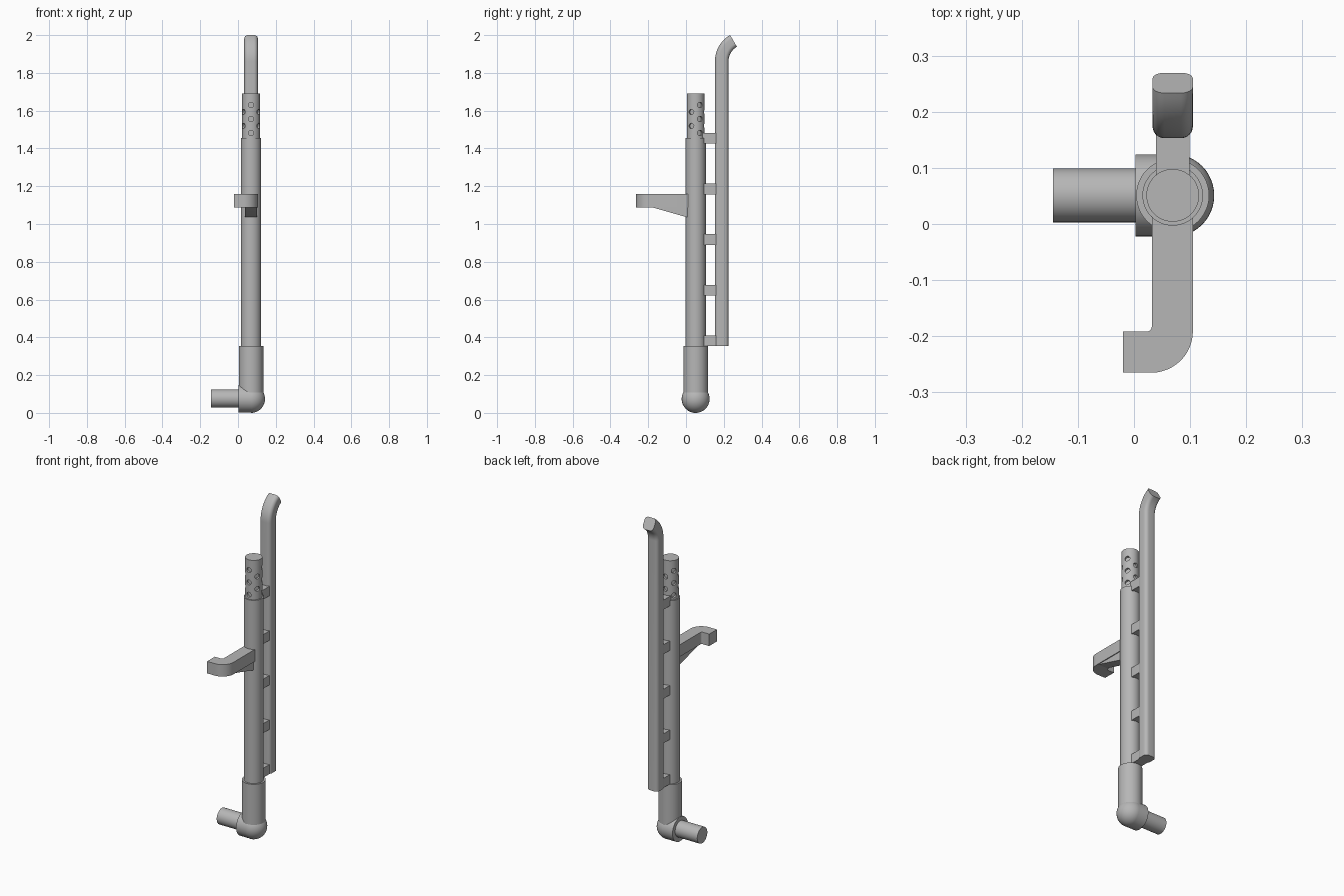
import bpy, bmesh
from math import sin, cos, pi, radians
from mathutils import Vector

cube = bpy.data.objects.get("Cube")
if cube:
    bpy.data.objects.remove(cube, do_unlink=True)

# One grey metal for everything
grey = bpy.data.materials.new("grey_metal")
grey.use_nodes = True
colour = (0.47, 0.47, 0.47, 1)
grey.diffuse_color = colour
grey.node_tree.nodes["Principled BSDF"].inputs["Base Color"].default_value = colour

AX, AY, BEND_Z = 0.069, 0.051, 0.074     # main axis and elbow height
SEGS = 48


def finish(name, bm, smooth=True):
    bmesh.ops.recalc_face_normals(bm, faces=bm.faces)
    mesh = bpy.data.meshes.new(name)
    bm.to_mesh(mesh)
    bm.free()
    mesh.materials.append(grey)
    ob = bpy.data.objects.new(name, mesh)
    bpy.context.collection.objects.link(ob)
    if smooth:
        shade(ob)
    return ob


def shade(ob):
    bpy.ops.object.select_all(action="DESELECT")
    ob.select_set(True)
    bpy.context.view_layer.objects.active = ob
    bpy.ops.object.shade_smooth_by_angle(angle=radians(35))


def loft(name, rings):
    """Skin a row of equal rings and cap both ends."""
    bm = bmesh.new()
    rows = [[bm.verts.new(p) for p in ring] for ring in rings]
    n = len(rows[0])
    for a, b in zip(rows, rows[1:]):
        for i in range(n):
            j = (i + 1) % n
            bm.faces.new((a[i], a[j], b[j], b[i]))
    bm.faces.new(rows[0])
    bm.faces.new(rows[-1])
    return finish(name, bm)


def rod(name, start, end, radius, segs=SEGS):
    start, end = Vector(start), Vector(end)
    turn = (end - start).to_track_quat("Z", "Y")
    circle = [turn @ Vector((radius * cos(2 * pi * i / segs), radius * sin(2 * pi * i / segs), 0))
              for i in range(segs)]
    return loft(name, [[c + p for c in circle] for p in (start, end)])


def box(name, x, y, z):
    return loft(name, [[(x[0], y[0], h), (x[1], y[0], h), (x[1], y[1], h), (x[0], y[1], h)] for h in z])


def arc(cx, cy, r, a0, a1, steps):
    return [(cx + r * cos(radians(a0 + (a1 - a0) * i / steps)),
             cy + r * sin(radians(a0 + (a1 - a0) * i / steps))) for i in range(steps + 1)]


# Main tube, socket and the elbow with its side pipe
rod("main_tube", (AX, AY, 0.3), (AX, AY, 1.455), 0.054)
rod("lower_socket", (AX, AY, BEND_Z), (AX, AY, 0.353), 0.065)
rod("elbow_collar", (0.003, AY, BEND_Z), (AX, AY, BEND_Z), 0.073)
rod("side_pipe", (-0.144, AY, BEND_Z + 0.002), (0.02, AY, BEND_Z + 0.002), 0.048)
ball = bmesh.new()
bmesh.ops.create_uvsphere(ball, u_segments=SEGS, v_segments=24, radius=0.074)
bmesh.ops.translate(ball, vec=(AX, AY, BEND_Z), verts=ball.verts)
# keep only the half of the ball beyond the collar
bmesh.ops.bisect_plane(ball, geom=ball.verts[:] + ball.edges[:] + ball.faces[:],
                       plane_co=(AX - 0.001, AY, BEND_Z), plane_no=(-1, 0, 0), clear_outer=True)
finish("elbow_ball", ball)

# Perforated tip: six staggered columns of blind holes
tip = rod("perforated_tip", (AX, AY, 1.43), (AX, AY, 1.692), 0.047)
cutters = []
for col in range(6):
    a = radians(-90 + 60 * col)
    heights = (1.482, 1.556, 1.63) if col % 2 == 0 else (1.519, 1.593)
    for z in heights:
        near = (AX + 0.034 * cos(a), AY + 0.034 * sin(a), z)
        far = (AX + 0.07 * cos(a), AY + 0.07 * sin(a), z)
        cutters.append(rod("hole_cutter", near, far, 0.0145, 20))
bpy.ops.object.select_all(action="DESELECT")
for c in cutters:
    c.select_set(True)
bpy.context.view_layer.objects.active = cutters[0]
bpy.ops.object.join()
cutter = cutters[0]
cut = tip.modifiers.new("holes", "BOOLEAN")
cut.operation, cut.solver, cut.object = "DIFFERENCE", "EXACT", cutter
bpy.context.view_layer.objects.active = tip
bpy.ops.object.modifier_apply(modifier=cut.name)
bpy.data.objects.remove(cutter, do_unlink=True)
shade(tip)

# Back rail: rounded section swept up, then bent backwards
HALF, CORNER = 0.036, 0.021
section = []
for k, (sx, sy) in enumerate(((1, 1), (-1, 1), (-1, -1), (1, -1))):
    inner = HALF - CORNER
    section += arc(sx * inner, sy * inner, CORNER, 90 * k, 90 * k + 90, 6)
RAIL_Y, BEND_R, BEND_START, STEPS = 0.189, 0.125, 1.861, 14
rings = [[(AX + u, RAIL_Y + v, 0.353) for u, v in section]]
for i in range(STEPS + 1):
    t = radians(60) * i / STEPS
    rings.append([(AX + u,
                   RAIL_Y + BEND_R - (BEND_R - v) * cos(t),
                   BEND_START + (BEND_R - v) * sin(t)) for u, v in section])
loft("back_rail", rings)

# Five spacer blocks joining rail and tube
for i in range(5):
    z = 0.353 + 0.268 * i
    box("spacer_block", (AX - 0.03, AX + 0.03), (0.085, 0.165), (z, z + 0.057))

# Hooked handle: flat outline extruded upward
outline = [(0.105, 0.02)]
outline += arc(0.031, -0.191, 0.074, 0, -90, 12)
outline += [(-0.02, -0.265), (-0.02, -0.192)]
outline += arc(0.022, -0.182, 0.01, -90, 0, 4)
outline += [(0.032, 0.02)]
loft("hook_handle", [[(x, y, z) for x, y in outline] for z in (1.088, 1.16)])

# Tapered brace under the handle
brace = [(-0.185, 1.09), (0.0, 1.037), (0.03, 1.037), (0.03, 1.1), (-0.185, 1.1)]
loft("handle_brace", [[(x, y, z) for y, z in brace] for x in (AX - 0.031, AX + 0.031)])
